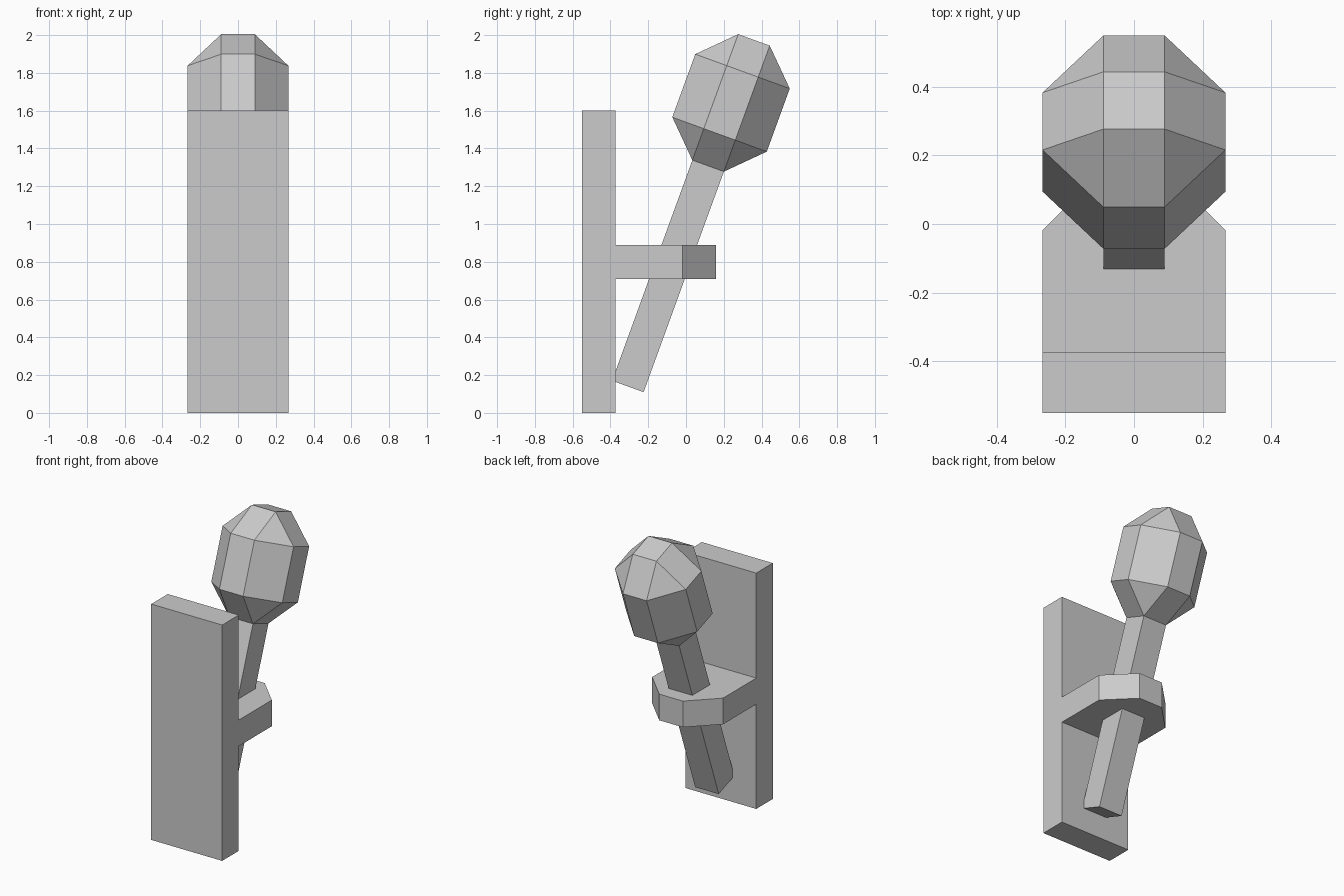
import bpy
import bmesh
from math import radians
from mathutils import Matrix

cube = bpy.data.objects.get("Cube")
if cube:
    bpy.data.objects.remove(cube, do_unlink=True)

U = 0.1775          # module: every part is a whole number of units
H = U / 2           # half a unit
BACK = -0.55        # front face of the wall plate

grey = bpy.data.materials.new("light_grey")
grey.use_nodes = True
color = (0.6, 0.6, 0.6, 1)
grey.diffuse_color = color
grey.node_tree.nodes["Principled BSDF"].inputs["Base Color"].default_value = color


def convex_part(name, points, matrix=Matrix()):
    """Flat-shaded convex solid around the given points."""
    bm = bmesh.new()
    for p in points:
        bm.verts.new(p)
    bmesh.ops.convex_hull(bm, input=bm.verts)
    bmesh.ops.dissolve_limit(bm, angle_limit=radians(1),
                             verts=bm.verts, edges=bm.edges)
    bmesh.ops.recalc_face_normals(bm, faces=bm.faces)
    bm.transform(matrix)
    mesh = bpy.data.meshes.new(name)
    bm.to_mesh(mesh)
    bm.free()
    mesh.materials.append(grey)
    obj = bpy.data.objects.new(name, mesh)
    bpy.context.collection.objects.link(obj)
    return obj


def prism(outline, low, high):
    return [(x, y, z) for z in (low, high) for x, y in outline]


def rectangle(half_x, y0, y1):
    return [(-half_x, y0), (half_x, y0), (half_x, y1), (-half_x, y1)]


square = rectangle(H, -H, H)
octagon = [(sx * a, sy * b) for sx in (-1, 1) for sy in (-1, 1)
           for a, b in ((H, 3 * H), (3 * H, H))]

# Upright plate
convex_part("wall_plate", prism(rectangle(3 * H, BACK, BACK + U), 0, 1.6))

# Horizontal bracket with two cut corners at the back
bracket = rectangle(3 * H, BACK + U, BACK + 3 * U)
bracket += [(H, BACK + 4 * U), (-H, BACK + 4 * U)]
convex_part("bracket", prism(bracket, 4 * U, 5 * U))

# Leaning handle and faceted head share one tilted axis
tilt = Matrix.Translation((0, -0.308, 0.14)) @ Matrix.Rotation(radians(-20), 4, "X")
convex_part("handle", prism(square, 0, 7.1 * U), tilt)
convex_part("head", prism(square, 7 * U, 11 * U) + prism(octagon, 8 * U, 10 * U), tilt)
